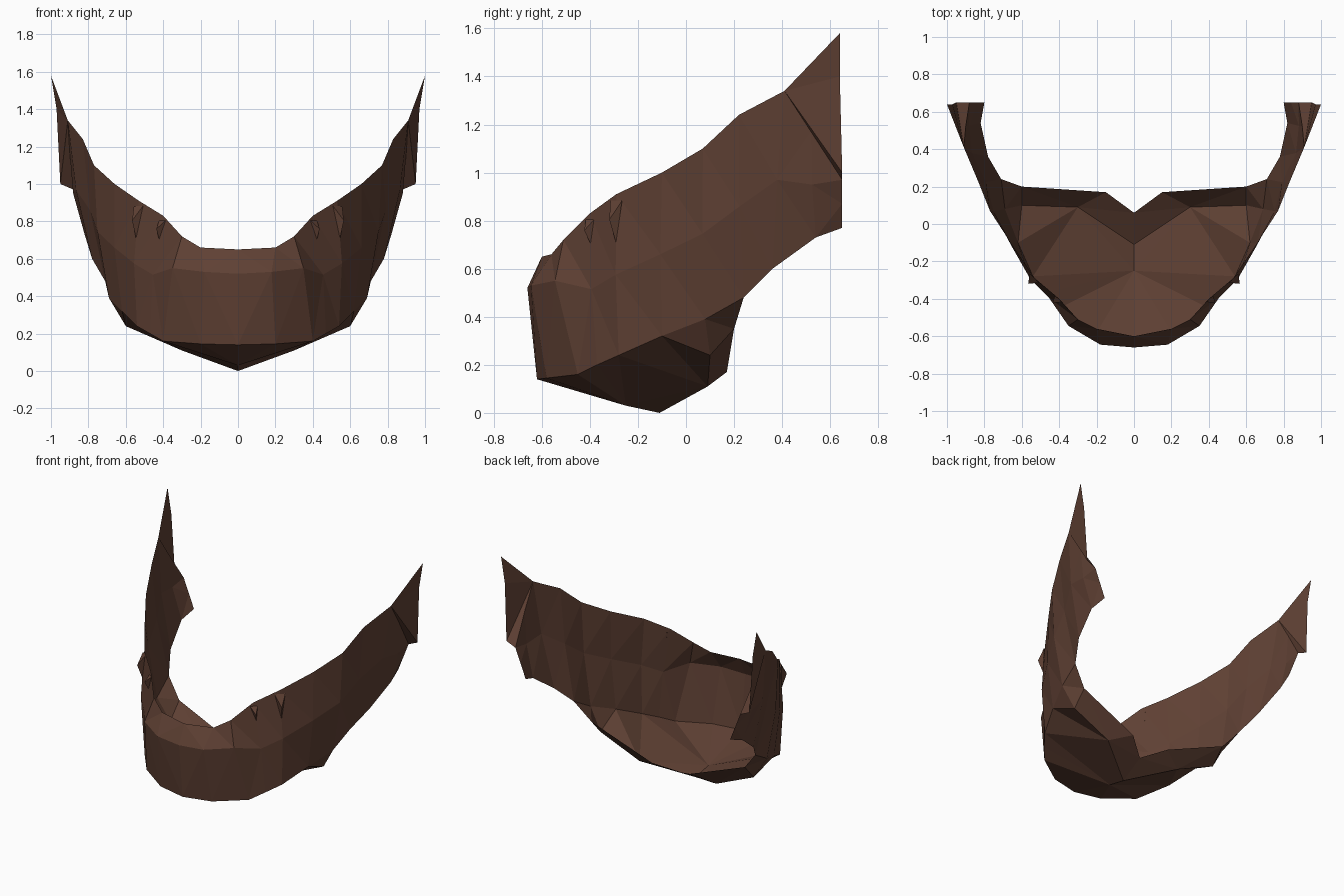
import bpy
import bmesh
from mathutils import Vector

cube = bpy.data.objects.get("Cube")
if cube:
    bpy.data.objects.remove(cube, do_unlink=True)

# One leather-brown colour for every part
leather = bpy.data.materials.new("dark_brown_leather")
leather.use_nodes = True
brown = (0.115, 0.052, 0.034, 1)
leather.diffuse_color = brown
leather.node_tree.nodes["Principled BSDF"].inputs["Base Color"].default_value = brown


def points(*rows):
    """Points given in hundredths of a unit."""
    return [Vector(row) / 100 for row in rows]


def build_sheet(name, faces):
    """Make a flat-shaded sheet from corner lists and mirror it across x."""
    bm = bmesh.new()
    for corners in faces:
        bm.faces.new([bm.verts.new(corner) for corner in corners])
    bmesh.ops.remove_doubles(bm, verts=bm.verts, dist=0.0005)
    bmesh.ops.triangulate(bm, faces=bm.faces)
    bmesh.ops.recalc_face_normals(bm, faces=bm.faces)
    mesh = bpy.data.meshes.new(name)
    bm.to_mesh(mesh)
    bm.free()
    mesh.materials.append(leather)
    obj = bpy.data.objects.new(name, mesh)
    bpy.context.collection.objects.link(obj)
    mirror = obj.modifiers.new("mirror", 'MIRROR')
    mirror.use_clip = True
    mirror.merge_threshold = 0.001
    return obj


# Lower edge and upper rim of the jaw wall, from the chin to the end of the arm
lower = points((0, -62, 14), (20, -58, 14.5), (40, -45, 16), (47, -37, 20),
               (54, -28, 24), (62, -10, 32), (69, 8, 39), (71, 24, 48),
               (78, 36, 60), (82, 54, 73), (80, 65, 77))
rim = points((0, -60, 65), (20, -56, 66), (30, -51, 72), (40, -40, 83),
             (53, -29, 91), (66, -10, 100), (77, 7, 110), (83, 22, 124),
             (91, 41, 134), (90, 52, 117), (88, 65, 97))

# Middle line: a sharp ledge on the chin, a gentle outward bulge on the sides
middle = points((0, -66, 52), (18, -64.5, 53), (35, -54.5, 55))
for low, high in list(zip(lower, rim))[len(middle):]:
    outward = Vector((low.x, -0.2, 0)).normalized()
    middle.append((low + high) / 2 + outward * 0.022)
middle[-1] = (lower[-1] + rim[-1]) / 2

wall = []
for below, above in ((lower, middle), (middle, rim)):
    for i in range(len(below) - 1):
        wall.append((below[i], below[i + 1], above[i + 1], above[i]))
build_sheet("jaw_wall", wall)

# Keeled underside with an upturned back lip and a notch at the centre
keel_front, keel, fold_in, fold_out = points(
    (0, -25, 3), (0, -11, 0), (30, 9, 11), (60, 10, 24))
notch, lip_in, lip_out = points((0, 6, 10), (15, 17, 17), (60, 20, 35))
b = lower
underside = [
    (b[0], b[1], keel_front), (b[1], b[2], keel_front),
    (b[2], b[3], keel_front), (b[3], b[4], keel_front),
    (b[4], fold_in, keel_front), (keel_front, fold_in, keel),
    (b[4], b[5], fold_in), (b[5], fold_out, fold_in), (b[5], b[6], fold_out),
    (keel, fold_in, lip_in, notch), (fold_in, fold_out, lip_out, lip_in),
    (fold_out, b[6], b[7], lip_out),
]
build_sheet("chin_underside", underside)

# Pointed plate at the end of each arm, with a narrow ledge joining it to the wall
tip, heel, edge = points((100, 64, 158), (95, 65, 100), (97, 64, 140))
pointed_plate = [
    (rim[8], tip, edge), (rim[8], edge, heel),
    (rim[8], heel, rim[9]), (rim[9], heel, rim[10]),
]
build_sheet("arm_end_plate", pointed_plate)


def pleat(top, foot, width, height):
    """A thin three-sided ridge running down the wall."""
    out = Vector((0.7, -0.7, 0))
    side = Vector((0.7, 0.7, 0)) * width
    crest = top.lerp(foot, 0.45) + out * height
    left, right = top - side, top + side
    return [(left, foot, crest), (foot, right, crest), (right, left, crest)]


# Small creases in the leather near the corners of the mouth
creases = []
for station, fall, width, height in ((3, 0.4, 0.025, 0.035), (4, 0.6, 0.035, 0.04)):
    top = rim[station].lerp(middle[station], 0.08)
    foot = rim[station].lerp(middle[station], fall)
    creases += pleat(top, foot, width, height)
build_sheet("mouth_corner_creases", creases)
